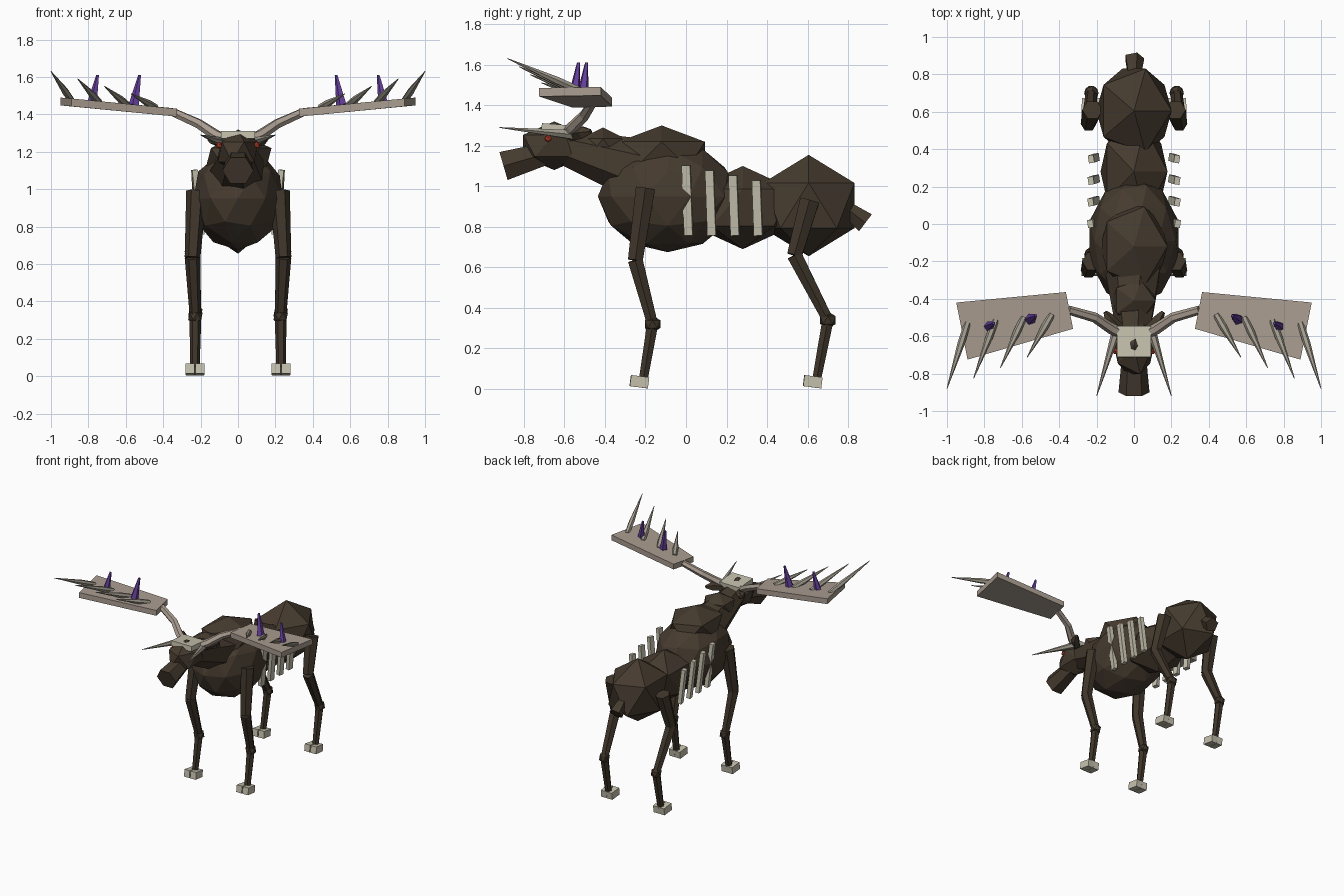
import bpy, bmesh, math
from mathutils import Vector, Matrix

if "Cube" in bpy.data.objects:
    bpy.data.objects.remove(bpy.data.objects["Cube"])


def material(name, rgb):
    m = bpy.data.materials.new(name)
    m.diffuse_color = (*rgb, 1)
    m.use_nodes = True
    m.node_tree.nodes["Principled BSDF"].inputs["Base Color"].default_value = m.diffuse_color
    return m


FUR = material("dark brown fur", (0.060, 0.043, 0.028))
LEG = material("darker leg fur", (0.050, 0.036, 0.023))
BONE = material("pale bone", (0.56, 0.53, 0.42))
ANTLER = material("antler tan", (0.40, 0.335, 0.28))
TINE = material("tine grey", (0.36, 0.33, 0.27))
CRYSTAL = material("purple crystal", (0.13, 0.05, 0.33))
EYE = material("red eye", (0.65, 0.06, 0.03))


def finish(bm, name, mat):
    bmesh.ops.recalc_face_normals(bm, faces=bm.faces)
    me = bpy.data.meshes.new(name)
    bm.to_mesh(me)
    bm.free()
    me.materials.append(mat)
    ob = bpy.data.objects.new(name, me)
    bpy.context.collection.objects.link(ob)
    return ob


def blob(name, loc, r, mat, sub=1):
    """Faceted ellipsoid."""
    bm = bmesh.new()
    bmesh.ops.create_icosphere(bm, subdivisions=sub, radius=1,
                               matrix=Matrix.Translation(loc) @ Matrix.Diagonal((*r, 1)))
    return finish(bm, name, mat)


def limb(name, points, radii, mat, sides=6):
    """Straight tapered segments through points, joined into one tube."""
    bm = bmesh.new()
    pts = [Vector(p) for p in points]
    rings = []
    for i, p in enumerate(pts):
        d = (pts[min(i + 1, len(pts) - 1)] - pts[max(i - 1, 0)]).normalized()
        side = d.cross(Vector((0, 0, 1)) if abs(d.z) < 0.8 else Vector((0, 1, 0))).normalized()
        up = side.cross(d)
        rings.append([bm.verts.new(p + radii[i] * (math.cos(a) * side + math.sin(a) * up))
                      for a in (2 * math.pi * k / sides for k in range(sides))])
    for a, b in zip(rings, rings[1:]):
        for k in range(sides):
            n = (k + 1) % sides
            bm.faces.new((a[k], a[n], b[n], b[k]))
    bm.faces.new(rings[0])
    bm.faces.new(rings[-1])
    return finish(bm, name, mat)


def box(name, loc, size, mat, rot=(0, 0, 0)):
    bm = bmesh.new()
    r = Matrix.Rotation(rot[2], 4, 'Z') @ Matrix.Rotation(rot[1], 4, 'Y') @ Matrix.Rotation(rot[0], 4, 'X')
    bmesh.ops.create_cube(bm, size=1, matrix=Matrix.Translation(loc) @ r @ Matrix.Diagonal((*size, 1)))
    return finish(bm, name, mat)


# Body
blob("chest", (0, -0.09, 0.95), (0.25, 0.345, 0.275), FUR, 2)
blob("shoulder_hump", (0, -0.12, 1.155), (0.20, 0.25, 0.145), FUR)
blob("waist", (0, 0.28, 0.895), (0.20, 0.29, 0.205), FUR)
blob("rump", (0, 0.605, 0.905), (0.225, 0.265, 0.25), FUR)
limb("tail", [(0, 0.78, 0.90), (0, 0.885, 0.82)], [0.035, 0.055], FUR, 5)

# Neck and head
limb("neck", [(0, -0.22, 1.08), (0, -0.60, 1.195)], [0.16, 0.09], FUR, 7)
blob("mane", (0, -0.41, 1.19), (0.13, 0.13, 0.10), FUR)
blob("head", (0, -0.65, 1.20), (0.12, 0.18, 0.12), FUR)
limb("snout", [(0, -0.66, 1.17), (0, -0.90, 1.10)], [0.06, 0.083], FUR)
box("skull_plate", (0, -0.63, 1.285), (0.18, 0.165, 0.04), BONE, (-0.08, 0, 0))

for s, tag in ((-1, "left"), (1, "right")):
    def P(x, y, z):
        return (s * x, y, z)

    # Face details
    blob("eye_" + tag, P(0.10, -0.68, 1.235), (0.018,) * 3, EYE)
    limb("ear_" + tag, [P(0.07, -0.57, 1.25), P(0.13, -0.51, 1.265), P(0.155, -0.47, 1.27)],
         [0.03, 0.032, 0.012], FUR, 5)
    limb("brow_tine_" + tag, [P(0.09, -0.56, 1.255), P(0.20, -0.92, 1.29)], [0.026, 0.002], TINE)

    # Antler beam and palm
    limb("antler_beam_" + tag,
         [P(0.06, -0.59, 1.26), P(0.12, -0.56, 1.29), P(0.21, -0.50, 1.35), P(0.35, -0.46, 1.413)],
         [0.03, 0.03, 0.027, 0.024], ANTLER)
    corners = [(0.95, -0.42, 1.49), (0.364, -0.364, 1.435), (0.326, -0.56, 1.43), (0.89, -0.725, 1.485)]
    bm = bmesh.new()
    top = [bm.verts.new(P(*c)) for c in corners]
    low = [bm.verts.new(P(x, y, z - 0.042)) for x, y, z in corners]
    bm.faces.new(top)
    bm.faces.new(low)
    for k in range(4):
        n = (k + 1) % 4
        bm.faces.new((top[k], top[n], low[n], low[k]))
    finish(bm, "antler_palm_" + tag, ANTLER)

    # Tines and crystals on the palm
    for i in range(4):
        base = P(0.89 - 0.15 * i, -0.53 + 0.015 * i, 1.475 - 0.013 * i)
        tip = P(1.0 - 0.143 * i, -0.88 + 0.056 * i, 1.63 - 0.04 * i)
        mid = Vector(base).lerp(Vector(tip), 0.3)
        limb(f"palm_tine_{i}_{tag}", [base, mid, tip], [0.018, 0.02, 0.002], TINE)
    for i, (x, y) in enumerate(((0.78, -0.55), (0.555, -0.51))):
        limb(f"crystal_{i}_{tag}", [P(x, y, 1.45), P(x - 0.03, y + 0.02, 1.61)],
             [0.03, 0.008], CRYSTAL, 5)

    # Ribs standing off the flank, leaning in towards the belly
    for i in range(4):
        y, hi = 0.007 + 0.115 * i, 1.105 - 0.025 * i
        box(f"rib_{i}_{tag}", P(0.215, y, (hi + 0.757) / 2), (0.03, 0.042, hi - 0.757), BONE,
            (0.02, s * 0.11, -s * 0.15))

    # Legs: thigh, shin, joint, cannon and two-toed hoof
    for leg, pts in (("front", [(-0.20, 0.99), (-0.25, 0.635), (-0.165, 0.32), (-0.21, 0.05)]),
                     ("hind", [(0.61, 0.93), (0.535, 0.66), (0.70, 0.34), (0.645, 0.05)])):
        q = [P(x, *p) for x, p in zip((0.222, 0.243, 0.228, 0.23), pts)]
        limb(f"{leg}_thigh_{tag}", q[:2], [0.055, 0.042], LEG)
        limb(f"{leg}_shin_{tag}", q[1:3], [0.042, 0.03], LEG)
        blob(f"{leg}_joint_{tag}", q[2], (0.043, 0.045, 0.043), LEG)
        limb(f"{leg}_cannon_{tag}", q[2:], [0.032, 0.025], LEG)
        for t in (-1, 1):
            box(f"{leg}_hoof_{t}_{tag}", (q[3][0] + t * 0.026, q[3][1] - 0.02, 0.036),
                (0.048, 0.09, 0.055), BONE, (-0.13, 0, 0.04 * t))
